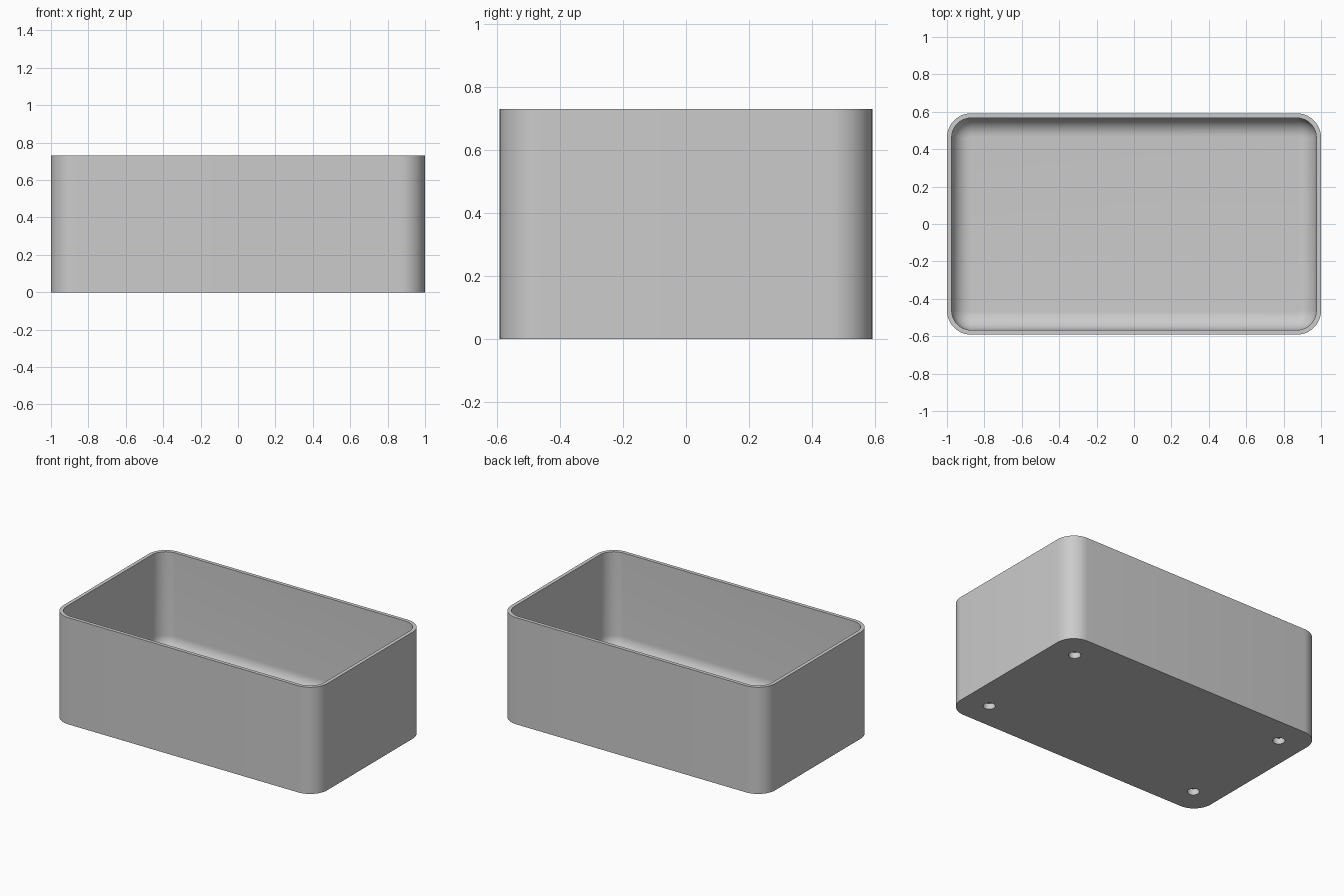
import bpy
import bmesh
import math

HALF_X, HALF_Y, HEIGHT = 1.0, 0.592, 0.73
CORNER, WALL, FLOOR, FILLET = 0.13, 0.025, 0.06, 0.1
HOLE_X, HOLE_Y, HOLE_R, HOLE_DEPTH = 0.818, 0.408, 0.038, 0.04
STEPS = 12

old = bpy.data.objects.get("Cube")
if old:
    bpy.data.objects.remove(old, do_unlink=True)

# Single grey plastic
grey = bpy.data.materials.new("grey_plastic")
grey.use_nodes = True
grey.diffuse_color = (0.6, 0.6, 0.6, 1)
grey.node_tree.nodes["Principled BSDF"].inputs["Base Color"].default_value = (0.6, 0.6, 0.6, 1)


def add_object(name, bm):
    bmesh.ops.recalc_face_normals(bm, faces=bm.faces)
    mesh = bpy.data.meshes.new(name)
    bm.to_mesh(mesh)
    bm.free()
    mesh.materials.append(grey)
    obj = bpy.data.objects.new(name, mesh)
    bpy.context.collection.objects.link(obj)
    return obj


def rounded_ring(bm, inset, z):
    """Rounded rectangle, offset inwards from the outer wall."""
    radius = CORNER - inset
    ring = []
    for quarter, (sx, sy) in enumerate([(1, 1), (-1, 1), (-1, -1), (1, -1)]):
        for i in range(STEPS + 1):
            a = (quarter + i / STEPS) * math.pi / 2
            ring.append(bm.verts.new((sx * (HALF_X - CORNER) + radius * math.cos(a),
                                      sy * (HALF_Y - CORNER) + radius * math.sin(a), z)))
    return ring


# Tray body: outer wall, rim, inner wall, rounded floor edge
profile = [(0, 0), (0, HEIGHT), (WALL, HEIGHT)]
for i in range(STEPS + 1):
    a = i / STEPS * math.pi / 2
    profile.append((WALL + FILLET * (1 - math.cos(a)),
                    FLOOR + FILLET * (1 - math.sin(a))))

bm = bmesh.new()
rings = [rounded_ring(bm, inset, z) for inset, z in profile]
for low, high in zip(rings, rings[1:]):
    for i in range(len(low)):
        j = (i + 1) % len(low)
        bm.faces.new((low[i], low[j], high[j], high[i]))
bm.faces.new(rings[0])
bm.faces.new(rings[-1])
tray = add_object("tray_body", bm)

# Four blind holes in the underside
bm = bmesh.new()
for sx in (-1, 1):
    for sy in (-1, 1):
        made = bmesh.ops.create_cone(bm, cap_ends=True, segments=32, radius1=HOLE_R,
                                     radius2=HOLE_R, depth=2 * HOLE_DEPTH)
        bmesh.ops.translate(bm, verts=made["verts"], vec=(sx * HOLE_X, sy * HOLE_Y, 0))
cutter = add_object("hole_cutter", bm)
cutter.hide_render = True

bpy.ops.object.select_all(action="DESELECT")
bpy.context.view_layer.objects.active = tray
tray.select_set(True)
cut = tray.modifiers.new("underside_holes", "BOOLEAN")
cut.operation = "DIFFERENCE"
cut.solver = "EXACT"
cut.object = cutter
bpy.ops.object.modifier_apply(modifier=cut.name)
bpy.data.objects.remove(cutter, do_unlink=True)
bpy.ops.object.shade_smooth_by_angle(angle=math.radians(35))
